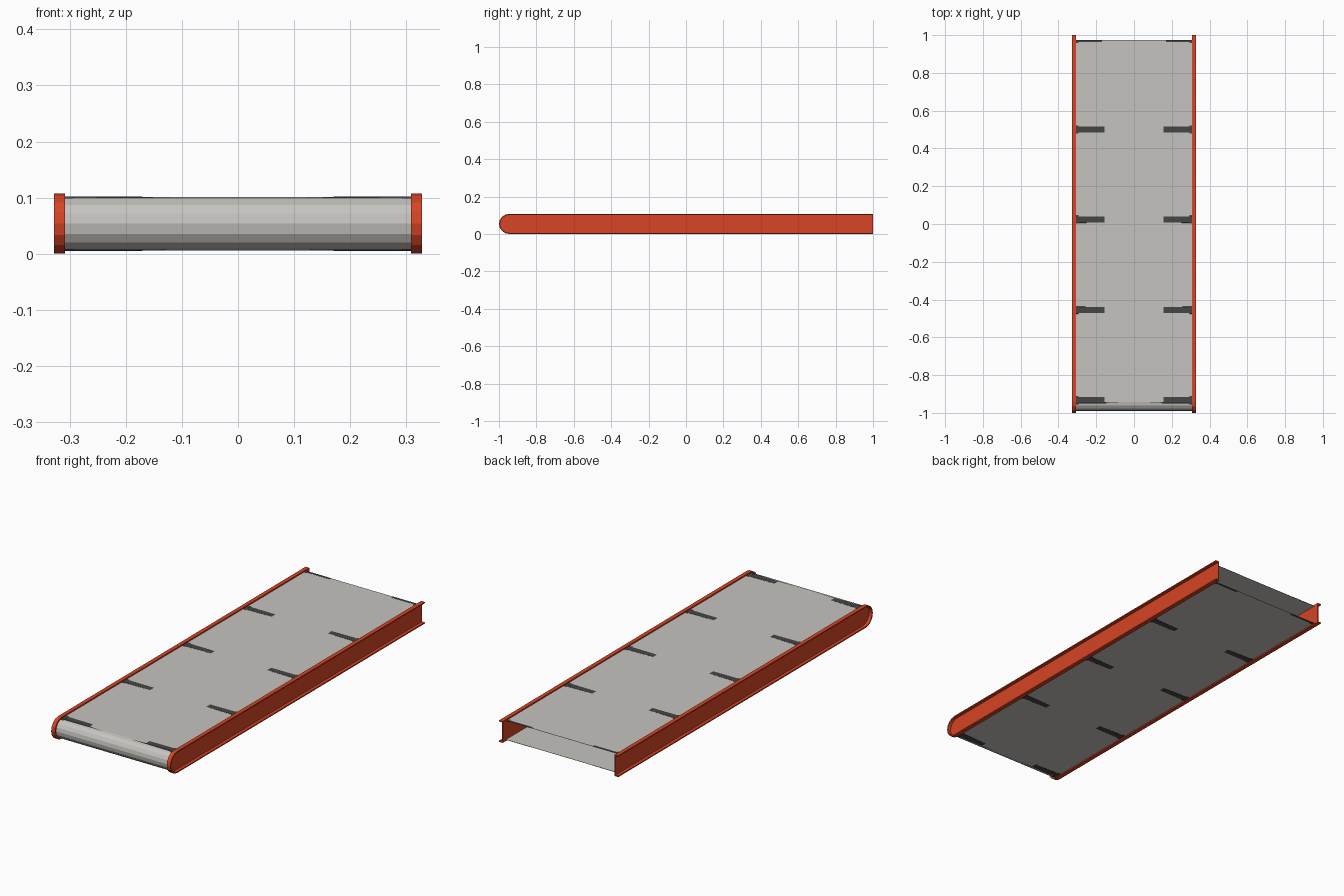
import bpy, bmesh, math

if "Cube" in bpy.data.objects:
    bpy.data.objects.remove(bpy.data.objects["Cube"])

ZC = 0.0535          # mid height of the conveyor
BELT_R = 0.0475
SEG = 8              # facets round the nose


def material(name, rgb):
    m = bpy.data.materials.new(name)
    m.diffuse_color = (*rgb, 1)
    m.use_nodes = True
    m.node_tree.nodes["Principled BSDF"].inputs["Base Color"].default_value = m.diffuse_color
    return m


ORANGE = material("orange_red_paint", (0.68, 0.058, 0.018))
GREY = material("belt_grey", (0.56, 0.55, 0.52))
DARK = material("dark_roller_grey", (0.06, 0.06, 0.06))


def finish(name, bm, mat, recalc=True):
    if recalc:
        bmesh.ops.recalc_face_normals(bm, faces=bm.faces)
    me = bpy.data.meshes.new(name)
    bm.to_mesh(me)
    bm.free()
    ob = bpy.data.objects.new(name, me)
    bpy.context.collection.objects.link(ob)
    me.materials.append(mat)
    return ob


def nose_path(yc, ry, rz, y_end):
    """Open U path in y,z: top back, round the front nose, bottom back."""
    pts = [(y_end, ZC + rz)]
    for i in range(SEG + 1):
        a = math.pi * i / SEG
        pts.append((yc - ry * math.sin(a), ZC + rz * math.cos(a)))
    return pts + [(y_end, ZC - rz)]


def strip(bm, outer, inner, x0, x1):
    """Solid band between two matching paths, from x0 to x1."""
    rings = [[bm.verts.new((x, y, z)) for x, (y, z) in
              ((x0, o), (x1, o), (x1, i), (x0, i))] for o, i in zip(outer, inner)]
    for a, b in zip(rings, rings[1:]):
        for k in range(4):
            n = (k + 1) % 4
            bm.faces.new((a[k], a[n], b[n], b[k]))
    bm.faces.new(rings[0])
    bm.faces.new(rings[-1])


def slab(bm, path, x0, x1):
    """Flat plate with the path as its outline."""
    f = bm.faces.new([bm.verts.new((x0, y, z)) for y, z in path])
    new = bmesh.ops.extrude_face_region(bm, geom=[f])["geom"]
    bmesh.ops.translate(bm, vec=(x1 - x0, 0, 0),
                        verts=[v for v in new if isinstance(v, bmesh.types.BMVert)])


# Side rails: outward-facing channels with a rim that follows the nose
for side, s in (("left", -1), ("right", 1)):
    bm = bmesh.new()
    outer = nose_path(-0.946, 0.054, ZC, 1.0)
    inner = nose_path(-0.946, 0.048, ZC - 0.006, 1.0)
    strip(bm, outer, inner, s * 0.308, s * 0.328)
    slab(bm, inner, s * 0.308, s * 0.312)
    finish(side + "_rail", bm, ORANGE)

# Belt: thin sheet wrapped round the nose, open at the back
bm = bmesh.new()
strip(bm, nose_path(-0.943, 0.047, BELT_R, 0.975),
      nose_path(-0.943, 0.0462, BELT_R - 0.0008, 0.975), -0.309, 0.309)
finish("belt", bm, GREY)


def lathe(bm, profile, sides, y):
    """Flat-topped polygon roller along x; profile holds (x, flat radius)."""
    rings = []
    for x, r in profile:
        r /= math.cos(math.pi / sides)
        rings.append([bm.verts.new((x, y + r * math.sin(a), ZC + r * math.cos(a)))
                      for a in (2 * math.pi * (k + 0.5) / sides for k in range(sides))])
    for a, b in zip(rings, rings[1:]):
        for k in range(sides):
            n = (k + 1) % sides
            bm.faces.new((a[k], a[n], b[n], b[k]))
    bm.faces.new(rings[0])
    bm.faces.new(rings[-1])


# Waisted rollers whose ends just break through the belt
for i in range(4):
    y = -0.932 + 0.4775 * i
    bm = bmesh.new()
    lathe(bm, [(-0.295, 0.0483), (-0.155, 0.0475), (0, 0.046),
               (0.155, 0.0475), (0.295, 0.0483)], 10, y)
    for s in (-1, 1):
        lathe(bm, [(s * 0.293, 0.0486), (s * 0.308, 0.0486)], 8, y)
    finish("roller_%d" % (i + 1), bm, DARK)

# Cut-off last roller: only its flats show at the open end
bm = bmesh.new()
for s in (-1, 1):
    for t in (-1, 1):
        for x0, x1, y0 in ((0.17, 0.295, 0.963), (0.293, 0.308, 0.957)):
            cube = bmesh.ops.create_cube(bm, size=1)["verts"]
            bmesh.ops.scale(bm, vec=(x1 - x0, 0.975 - y0, 0.0014), verts=cube)
            bmesh.ops.translate(bm, vec=(s * (x0 + x1) / 2, (0.975 + y0) / 2,
                                         ZC + t * BELT_R), verts=cube)
finish("end_roller_flats", bm, DARK)
